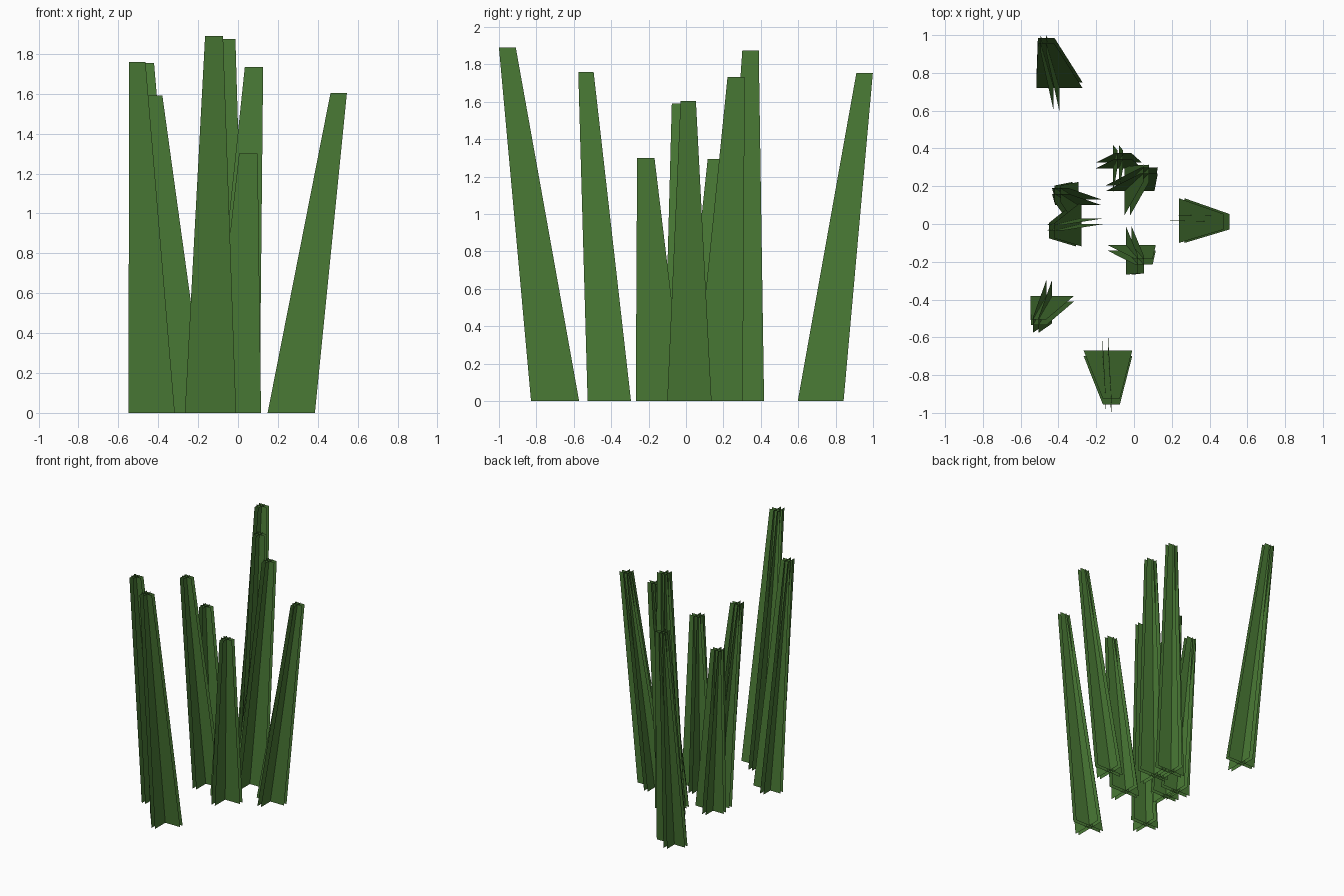
import bpy
from mathutils import Vector

if "Cube" in bpy.data.objects:
    bpy.data.objects.remove(bpy.data.objects["Cube"])

green = bpy.data.materials.new("grass_green")
green.diffuse_color = (0.068, 0.195, 0.036, 1)
green.use_nodes = True
green.node_tree.nodes["Principled BSDF"].inputs["Base Color"].default_value = green.diffuse_color

GAP = 0.03  # spacing between the doubled sheets of each blade

# base x, base y, top x, top y, height, base width, top width
BLADES = [
    (-0.395, 0.72, -0.465, 0.955, 1.755, 0.245, 0.088),
    (-0.138, -0.70, -0.12, -0.955, 1.89, 0.257, 0.09),
    (-0.433, -0.41, -0.505, -0.535, 1.76, 0.232, 0.082),
    (0.267, 0.018, 0.505, 0.012, 1.605, 0.237, 0.082),
    (-0.278, 0.0, -0.42, -0.035, 1.59, 0.237, 0.082),
    (-0.013, -0.14, 0.052, -0.215, 1.30, 0.257, 0.093),
    (-0.02, 0.175, 0.08, 0.268, 1.733, 0.257, 0.092),
    (-0.08, 0.295, -0.057, 0.345, 1.875, 0.245, 0.088),
    (-0.295, 0.10, -0.39, 0.16, 1.295, 0.245, 0.088),
]


def blade(name, bx, by, tx, ty, h, bw, tw):
    """Leaning, tapered cross of doubled flat sheets."""
    base, top = Vector((bx, by, 0)), Vector((tx, ty, h))
    verts, faces = [], []
    for axis, shift in ((Vector((1, 0, 0)), Vector((0, GAP, 0))),
                        (Vector((0, 1, 0)), Vector((-GAP, 0, 0)))):
        for k in (0, 1):
            n = len(verts)
            s = shift * k
            verts += [base - axis * bw / 2 + s, base + axis * bw / 2 + s,
                      top + axis * tw / 2 + s, top - axis * tw / 2 + s]
            # each pair of sheets faces outward
            out = axis.x > 0
            f = (n, n + 1, n + 2, n + 3)
            faces.append(f if (k == 0) == out or (not out and k == 0) else f[::-1])
    me = bpy.data.meshes.new(name)
    me.from_pydata(verts, [], faces)
    me.materials.append(green)
    ob = bpy.data.objects.new(name, me)
    bpy.context.collection.objects.link(ob)


for i, b in enumerate(BLADES, 1):
    blade(f"grass_blade_{i}", *b)
